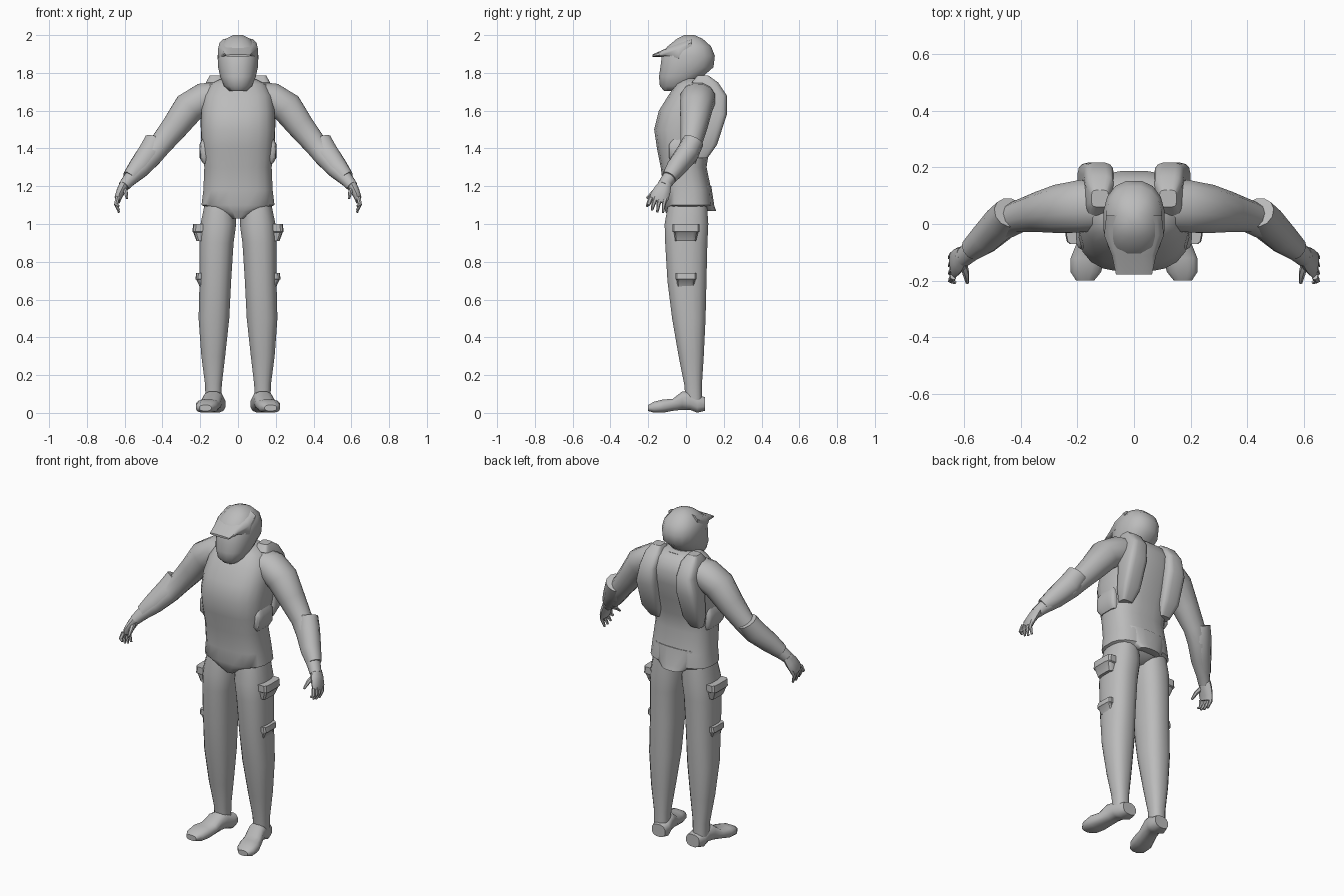
import bpy, bmesh, math
from mathutils import Vector

grey = bpy.data.materials.new("plain grey")
grey.diffuse_color = (0.5, 0.5, 0.5, 1)


def skin(name, loops, mirror=False, angle=45):
    """Join loops of points into a closed smooth body."""
    bm = bmesh.new()
    rows = [[bm.verts.new(p) for p in loop] for loop in loops]
    n = len(rows[0])
    for a, b in zip(rows, rows[1:]):
        for i in range(n):
            j = (i + 1) % n
            bm.faces.new((a[i], a[j], b[j], b[i]))
    bm.faces.new(rows[0])
    bm.faces.new(rows[-1])
    bmesh.ops.recalc_face_normals(bm, faces=bm.faces)
    mesh = bpy.data.meshes.new(name)
    bm.to_mesh(mesh)
    bm.free()
    mesh.materials.append(grey)
    ob = bpy.data.objects.new(name, mesh)
    bpy.context.collection.objects.link(ob)
    bpy.ops.object.select_all(action='DESELECT')
    ob.select_set(True)
    bpy.context.view_layer.objects.active = ob
    bpy.ops.object.shade_smooth_by_angle(angle=math.radians(angle))
    if mirror:
        ob.modifiers.new("mirror", 'MIRROR')
    return ob


def oval(n, e):
    """Unit superellipse; a higher e is boxier."""
    pts = []
    for i in range(n):
        a = 2 * math.pi * (i + 0.5) / n
        c, s = math.cos(a), math.sin(a)
        pts.append((math.copysign(abs(c) ** (2 / e), c), math.copysign(abs(s) ** (2 / e), s)))
    return pts


def upright(name, rings, e=2.4, n=16, tilt=0, **kw):
    """Rings stacked along z: (z, x0, x1, y0, y1)."""
    loops = [[((x0 + x1) / 2 + c * (x1 - x0) / 2, (y0 + y1) / 2 + s * (y1 - y0) / 2,
               z + tilt * s * (y1 - y0) / 2) for c, s in oval(n, e)]
             for z, x0, x1, y0, y1 in rings]
    return skin(name, loops, **kw)


def centred(name, rings, **kw):
    """Symmetric stacked rings: (z, half width, y0, y1)."""
    return upright(name, [(z, -w, w, a, b) for z, w, a, b in rings], **kw)


def lengthwise(name, rings, e=2.6, n=12, **kw):
    """Rings along y: (y, x0, x1, z0, z1)."""
    loops = [[((x0 + x1) / 2 + c * (x1 - x0) / 2, y, (z0 + z1) / 2 + s * (z1 - z0) / 2)
              for c, s in oval(n, e)] for y, x0, x1, z0, z1 in rings]
    return skin(name, loops, **kw)


def limb(name, rings, n=12, e=2.1, **kw):
    """Rings along a path: (x, y, z, radius across x-z, radius along y)."""
    pts = [Vector(r[:3]) for r in rings]
    loops = []
    for i, r in enumerate(rings):
        t = (pts[min(i + 1, len(pts) - 1)] - pts[max(i - 1, 0)]).normalized()
        u = t.cross(Vector((0, 1, 0))).normalized()
        v = t.cross(u)
        loops.append([pts[i] + u * c * r[3] + v * s * r[4] for c, s in oval(n, e)])
    return skin(name, loops, mirror=True, **kw)


# Torso, jacket tail and collar
centred("torso", [(1.03, .04, -.09, .06), (1.065, .11, -.11, .11), (1.10, .195, -.12, .14),
                  (1.18, .185, -.12, .135), (1.3, .18, -.135, .11), (1.4, .19, -.155, .125),
                  (1.5, .197, -.17, .155), (1.6, .195, -.145, .18), (1.68, .185, -.095, .188),
                  (1.74, .15, -.055, .16), (1.77, .09, -.02, .12)], e=2.7, n=20)
centred("jacket_tail", [(1.07, .07, .08, .16), (1.1, .11, .05, .15), (1.2, .14, .03, .135)])
centred("collar", [(1.66, .12, -.115, .125), (1.72, .105, -.095, .125), (1.72, .085, -.07, .1)],
        tilt=.45)
centred("neck", [(1.68, .07, -.04, .09), (1.82, .065, -.04, .08)], n=12)

# Helmet and its peak
centred("helmet", [(1.703, .045, -.115, -.01), (1.73, .075, -.14, .035), (1.78, .096, -.145, .09),
                   (1.83, .107, -.138, .148), (1.89, .11, -.13, .155), (1.94, .1, -.1, .135),
                   (1.98, .065, -.05, .09), (2.0, .025, -.01, .045)], e=2.3)
lengthwise("helmet_peak", [(-.178, -.065, .065, 1.885, 1.897), (-.11, -.08, .08, 1.885, 1.928),
                           (-.04, -.108, .108, 1.84, 1.965), (.03, -.1, .1, 1.9, 1.987)], e=3)

# Back packs that hook over the shoulders
upright("shoulder_pack", [(1.35, .1, .17, .06, .115), (1.42, .08, .195, .07, .165),
                          (1.58, .07, .2, .08, .217), (1.68, .07, .178, .06, .217),
                          (1.75, .07, .17, .03, .17), (1.785, .09, .15, .06, .12)],
        e=4, mirror=True, angle=35)
upright("waist_pouch", [(1.32, .15, .185, -.07, .05), (1.35, .14, .203, -.09, .06),
                        (1.42, .14, .205, -.09, .06), (1.45, .15, .19, -.07, .05)],
        e=4, mirror=True, angle=35)

# Legs
upright("leg", [(1.14, .02, .17, -.09, .11), (1.0, .008, .2, -.115, .12),
                (.9, .022, .205, -.112, .115), (.7, .035, .205, -.1, .11),
                (.5, .045, .21, -.075, .105), (.3, .067, .195, -.04, .095),
                (.15, .085, .175, -.01, .085), (.04, .088, .172, 0, .085)], mirror=True)

# Thigh pouches, wider at the flap
for label, z, x, h, y in (("upper", .91, .242, .09, .072), ("lower", .67, .226, .07, .056)):
    upright(label + "_thigh_pouch",
            [(z, .16, x - .022, -y * .8, y * .75), (z + h * .5, .16, x - .005, -y * .9, y * .9),
             (z + h * .55, .16, x, -y, y), (z + h, .16, x - .004, -y, y)],
            e=5, n=12, mirror=True, angle=35)

# Boots, toes turned slightly out
lengthwise("boot", [(.1, .07, .16, .01, .085), (.06, .065, .175, 0, .092),
                    (.02, .075, .175, .015, .115), (-.02, .083, .187, .015, .115),
                    (-.07, .092, .205, .01, .075), (-.12, .1, .225, 0, .072),
                    (-.17, .115, .225, 0, .06), (-.2, .14, .205, .01, .042)], mirror=True)

# Arms and forearm guards
limb("arm", [(.11, .065, 1.675, .08, .09), (.18, .063, 1.665, .085, .095),
             (.26, .053, 1.615, .087, .088), (.33, .042, 1.52, .074, .073),
             (.41, .025, 1.42, .062, .056), (.46, 0, 1.36, .06, .055),
             (.52, -.055, 1.29, .05, .048), (.575, -.095, 1.235, .037, .037),
             (.605, -.12, 1.2, .03, .034)])
limb("forearm_guard", [(.437, .04, 1.44, .06, .056), (.465, .008, 1.375, .068, .06),
                       (.525, -.05, 1.3, .057, .053), (.575, -.09, 1.245, .04, .04)])

# Hands
limb("palm", [(.6, -.108, 1.215, .026, .033), (.617, -.125, 1.18, .025, .045),
              (.633, -.14, 1.145, .02, .05), (.637, -.148, 1.12, .014, .044)], n=10)
for i, (tip_y, tip_z) in enumerate(((-.207, 1.095), (-.18, 1.073), (-.152, 1.063), (-.122, 1.06))):
    y = -.185 + .026 * i
    limb("finger_%d" % (i + 1), [(.638, y, 1.14, .012, .013), (.646, (y + tip_y) / 2 - .003, 1.105, .011, .011),
                                 (.63, tip_y, tip_z, .006, .006)], n=6)
limb("thumb", [(.605, -.13, 1.19, .014, .015), (.593, -.175, 1.165, .012, .012),
               (.588, -.208, 1.135, .006, .006)], n=6)
